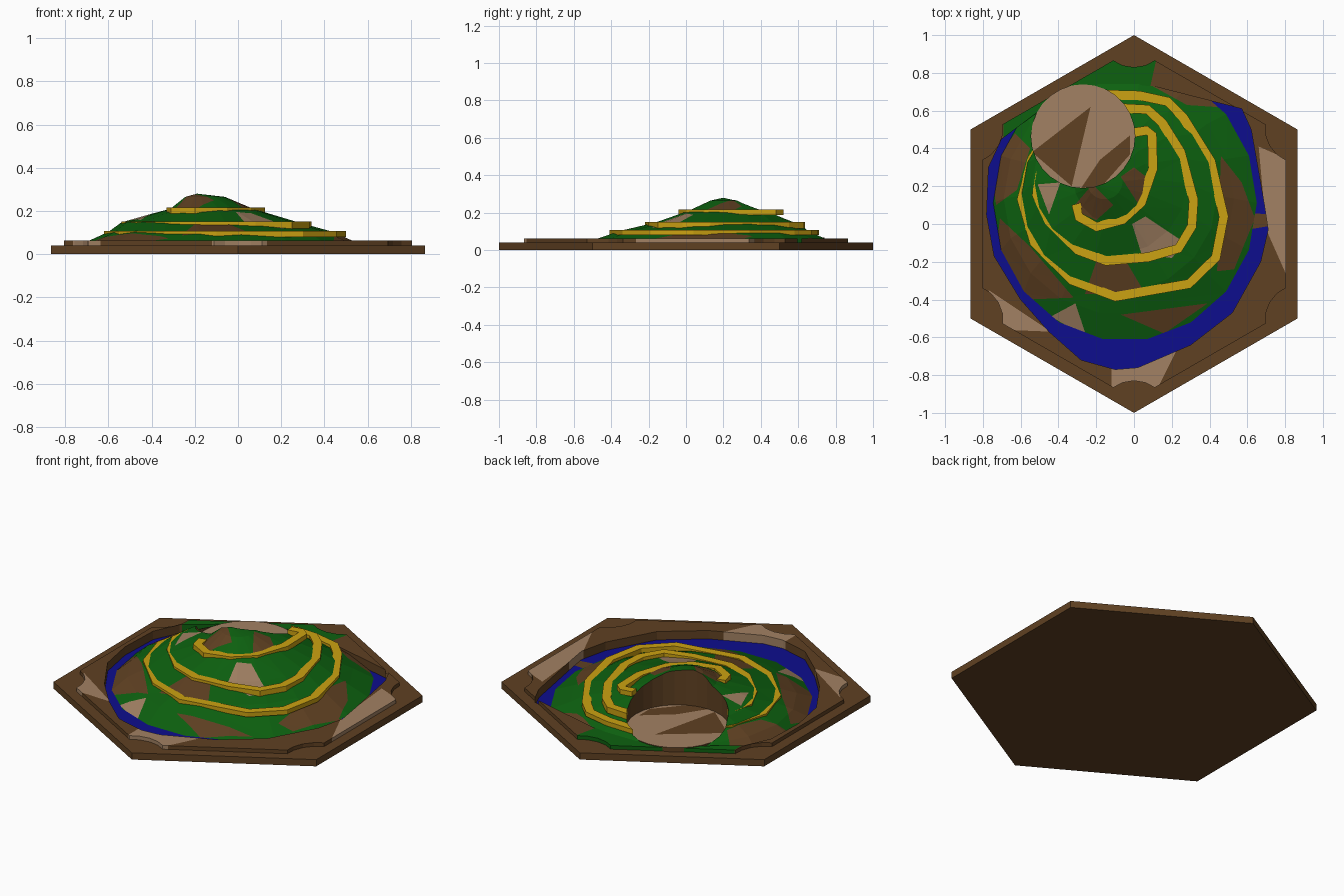
import bpy, bmesh, math
from mathutils import Vector

old = bpy.data.objects.get("Cube")
if old:
    bpy.data.objects.remove(old, do_unlink=True)


def material(name, rgb):
    mat = bpy.data.materials.new(name)
    mat.diffuse_color = (*rgb, 1)
    mat.use_nodes = True
    mat.node_tree.nodes["Principled BSDF"].inputs["Base Color"].default_value = (*rgb, 1)
    return mat


BROWN, TAN, GREEN, BLUE, YELLOW = range(5)
MATERIALS = [
    material("earth brown", (.115, .052, .016)),
    material("sand tan", (.36, .22, .125)),
    material("grass green", (.004, .12, .005)),
    material("water blue", (.004, .004, .27)),
    material("road yellow", (.6, .36, .006)),
]
SLAB_TOP, WATER, FLOOR = .062, .012, .066
PIT, PIT_R = Vector((-.27, .465, 0)), .275


def circle(n, r, turn=0, centre=(0, 0)):
    angles = [turn + math.tau * i / n for i in range(n)]
    return [(centre[0] + r * math.cos(a), centre[1] + r * math.sin(a)) for a in angles]


def sheet(points, z, colour):
    """A flat polygon, triangulated so it can be cut safely."""
    bm = bmesh.new()
    face = bm.faces.new([bm.verts.new((x, y, z)) for x, y in points])
    face.material_index = colour
    bmesh.ops.triangulate(bm, faces=bm.faces[:])
    return bm


def drop(bm, edges, z, colour):
    """Extrude edges straight down to a level."""
    out = bmesh.ops.extrude_edge_only(bm, edges=edges)["geom"]
    for g in out:
        if isinstance(g, bmesh.types.BMVert):
            g.co.z = z
        elif isinstance(g, bmesh.types.BMFace):
            g.material_index = colour


def cut(bm, poly):
    """Cut a convex outline through the mesh from above; return the faces inside."""
    area = sum(a[0] * b[1] - b[0] * a[1] for a, b in zip(poly, poly[1:] + poly[:1]))
    if area < 0:
        poly = poly[::-1]
    faces = set(bm.faces)
    for a, b in zip(poly, poly[1:] + poly[:1]):
        co = Vector((*a, 0))
        no = Vector((b[1] - a[1], a[0] - b[0], 0)).normalized()
        geom = faces | {e for f in faces for e in f.edges} | {v for f in faces for v in f.verts}
        out = bmesh.ops.bisect_plane(bm, geom=list(geom), dist=1e-5, plane_co=co, plane_no=no)
        faces |= {g for g in out["geom"] if isinstance(g, bmesh.types.BMFace)}
        faces = {f for f in faces if f.is_valid and (f.calc_center_median() - co).dot(no) < 0}
    return list(faces)


def paint(bm, colour, *polys):
    for poly in polys:
        for f in cut(bm, poly):
            f.material_index = colour


def remove_inside(bm, poly):
    bmesh.ops.delete(bm, geom=cut(bm, poly), context='FACES')


def finish(name, bm):
    bmesh.ops.recalc_face_normals(bm, faces=bm.faces[:])
    mesh = bpy.data.meshes.new(name)
    bm.to_mesh(mesh)
    bm.free()
    for mat in MATERIALS:
        mesh.materials.append(mat)
    obj = bpy.data.objects.new(name, mesh)
    bpy.context.collection.objects.link(obj)


pit_outline = circle(28, PIT_R, centre=PIT)
basin = [(-.78, .05), (-.74, -.17), (-.6, -.4), (-.45, -.57), (-.28, -.72), (-.1, -.77),
         (.02, -.76), (.3, -.64), (.52, -.47), (.67, -.2), (.71, -.03), (.69, .1),
         (.62, .5), (.57, .61), (.1, .73), (-.1, .74), (-.5, .6), (-.7, .45), (-.77, .3)]

# Hexagonal base, open where the basin sinks into it
hexagon = circle(6, 1, math.pi / 2)
bm = sheet(hexagon, .04, BROWN)
drop(bm, [e for e in bm.edges if e.is_boundary], 0, BROWN)
bmesh.ops.holes_fill(bm, edges=[e for e in bm.edges if e.is_boundary])
bottom = [f for f in bm.faces if f.calc_center_median().z < .001]
top = [f for f in cut(bm, basin) if f.calc_center_median().z > .03]
bmesh.ops.delete(bm, geom=top, context='FACES')
finish("base", bm)

# Raised rim slab with scooped corners and a basin in the middle
rim = []
for corner, _ in enumerate(hexagon):
    a = math.pi / 2 + corner * math.pi / 3
    for u, v in ((.866, -.11), (.84, -.06), (.83, 0), (.84, .06), (.866, .11)):
        rim.append((u * math.cos(a) - v * math.sin(a), u * math.sin(a) + v * math.cos(a)))
bm = sheet(rim, SLAB_TOP, BROWN)
drop(bm, [e for e in bm.edges if e.is_boundary], .04, BROWN)
remove_inside(bm, basin)
drop(bm, [e for e in bm.edges if e.is_boundary and min(v.co.z for v in e.verts) > .05], WATER, BROWN)
paint(bm, TAN,
      [(-.12, -.9), (-.12, -.74), (.23, -.66), (.11, -.9)],
      [(-.77, -.35), (-.44, -.57), (-.69, -.56)],
      [(.66, .41), (.82, .34), (.82, -.3), (.7, -.03)])
paint(bm, GREEN, [(-.69, .54), (-.69, .4), (.08, .7), (.12, .88), (-.12, .88)])
finish("rim_slab", bm)

# River bed
bm = sheet(basin, WATER, BLUE)
paint(bm, BROWN, [(.6, -.03), (.72, -.01), (.72, .05), (.6, .06)])
finish("river", bm)

# Hill: stacked contours (height, x range, y range) closed by a peak
contours = [(.008, -.75, .66, -.63, .85), (SLAB_TOP, -.69, .53, -.48, .75),
            (.103, -.6, .44, -.36, .66), (.147, -.54, .28, -.17, .6),
            (.21, -.32, .07, .01, .47), (.265, -.25, -.06, .13, .32)]
bm = bmesh.new()
rings = []
for z, x0, x1, y0, y1 in contours:
    rings.append([bm.verts.new(((x0 + x1 + (x1 - x0) * x) / 2, (y0 + y1 + (y1 - y0) * y) / 2, z))
                  for x, y in circle(18, 1)])
peak = bm.verts.new((-.19, .2, .28))
for i in range(18):
    j = (i + 1) % 18
    for low, high in zip(rings, rings[1:]):
        bm.faces.new((low[i], low[j], high[j], high[i]))
    bm.faces.new((rings[-1][i], rings[-1][j], peak))
for f in bm.faces:
    f.material_index = GREEN
bmesh.ops.triangulate(bm, faces=bm.faces[:])
paint(bm, BROWN,
      [(-.26, -.37), (-.2, -.2), (-.04, -.2), (.06, -.37)],
      [(-.71, .03), (-.55, -.12), (-.32, -.39), (-.57, -.4), (-.73, -.15)],
      [(-.07, -.48), (.39, -.42), (.16, -.58)],
      [(.46, .36), (.44, -.25), (.53, -.24), (.64, .03), (.57, .22)],
      [(-.33, .08), (-.22, .21), (-.11, .1), (-.2, .02)],
      [(-.07, .25), (0, .3), (.09, .23), (.02, .11)],
      [(-.76, .3), (-.63, .48), (-.55, .4), (-.62, .18), (-.73, .1)],
      [(.08, .74), (.28, .63), (.57, .61)])
paint(bm, TAN,
      [(-.01, 0), (.06, .04), (.27, -.1), (.2, -.18), (.04, -.16)],
      [(-.44, -.49), (-.31, -.42), (-.25, -.6)],
      [(-.51, .21), (-.39, .22), (-.45, .05)])
remove_inside(bm, pit_outline)
wall = [e for e in bm.edges if e.is_boundary
        and all(abs((v.co - PIT).xy.length - PIT_R) < .01 and v.co.z > .03 for v in e.verts)]
drop(bm, wall, WATER, BROWN)
finish("hill", bm)

# Pit floor
bm = sheet(pit_outline, FLOOR, TAN)
drop(bm, [e for e in bm.edges if e.is_boundary], WATER, BROWN)
paint(bm, BROWN,
      [(-.54, .38), (-.23, .62), (-.33, .2)],
      [(-.28, .19), (-.18, .34), (-.02, .47), (-.02, .37), (-.17, .2)])
for f in bm.faces:
    if abs(f.normal.z) < .5 and f.calc_center_median().z < FLOOR - .001:
        f.material_index = BROWN
finish("pit_floor", bm)

# Terrace roads: outer edge, bottom height and top height
lower = [(-.15, .71), (.03, .705), (.19, .67), (.28, .58), (.43, .34), (.5, .04), (.455, -.19),
         (.3, -.34), (-.1, -.41), (-.34, -.32), (-.55, -.11), (-.62, .13), (-.56, .36), (-.45, .5)]
middle = [(-.1, .64), (.08, .63), (.17, .55), (.27, .39), (.34, .13), (.33, -.02), (.25, -.15),
          (.08, -.2), (-.15, -.22), (-.31, -.16), (-.47, 0), (-.54, .15), (-.52, .27), (-.42, .42)]
upper = [(-.06, .5), (.07, .52), (.12, .48), (.125, .29), (.06, .1), (-.05, 0), (-.2, -.04),
         (-.31, .02), (-.33, .1)]
for name, path, z0, z1 in (("lower_road", lower, .08, .107), ("middle_road", middle, .115, .151),
                           ("upper_road", upper, .187, .216)):
    bm = bmesh.new()
    pairs = []
    for k, p in enumerate(path):
        a, b = Vector(path[max(k - 1, 0)]), Vector(path[min(k + 1, len(path) - 1)])
        along = (b - a).normalized()
        inner = Vector(p) + Vector((along.y, -along.x)) * .05
        pairs.append([bm.verts.new((*q, z1)) for q in (p, inner)])
    for (a, b), (c, d) in zip(pairs, pairs[1:]):
        bm.faces.new((a, b, d, c))
    lid = bmesh.ops.extrude_face_region(bm, geom=bm.faces[:])["geom"]
    for g in lid:
        if isinstance(g, bmesh.types.BMVert):
            g.co.z = z0
    remove_inside(bm, pit_outline)
    bmesh.ops.holes_fill(bm, edges=[e for e in bm.edges if e.is_boundary])
    for f in bm.faces:
        f.material_index = YELLOW
    finish(name, bm)
